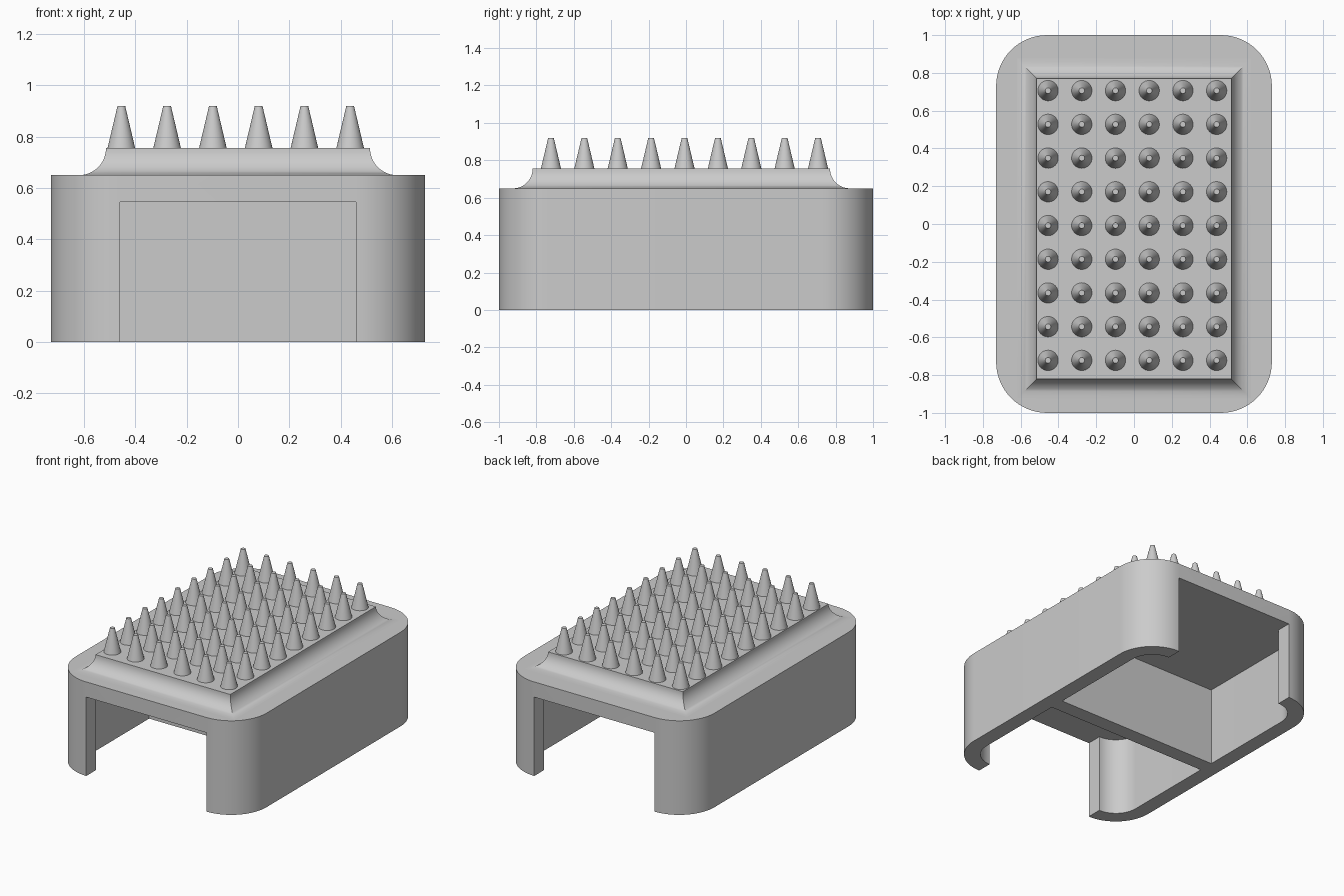
import bpy, bmesh, math

cube = bpy.data.objects.get("Cube")
if cube:
    bpy.data.objects.remove(cube, do_unlink=True)

grey = bpy.data.materials.new("plain_grey")
grey.use_nodes = True
grey.diffuse_color = (0.6, 0.6, 0.6, 1)
grey.node_tree.nodes["Principled BSDF"].inputs["Base Color"].default_value = (0.6, 0.6, 0.6, 1)

HALF_X, HALF_Y = 0.73, 1.0      # outer footprint
CORNER = 0.27                   # outer corner radius
WALL = 0.105                    # wall, roof and rib thickness
HEIGHT = 0.65
ROOF = HEIGHT - WALL            # underside of the roof
MID_Y = -0.025                  # centre of the rib and the spiked pad
CX, CY = HALF_X - CORNER, HALF_Y - CORNER   # corner arc centres


def make_object(name, bm):
    bmesh.ops.recalc_face_normals(bm, faces=bm.faces)
    mesh = bpy.data.meshes.new(name)
    bm.to_mesh(mesh)
    bm.free()
    mesh.materials.append(grey)
    obj = bpy.data.objects.new(name, mesh)
    bpy.context.collection.objects.link(obj)
    return obj


def smooth(obj):
    bpy.ops.object.select_all(action='DESELECT')
    obj.select_set(True)
    bpy.context.view_layer.objects.active = obj
    bpy.ops.object.shade_smooth_by_angle(angle=math.radians(30))


def arc(cx, cy, radius, start, steps=16):
    """Quarter circle, counter-clockwise from the start angle in degrees."""
    angles = [math.radians(start + 90 * i / steps) for i in range(steps + 1)]
    return [(cx + radius * math.cos(a), cy + radius * math.sin(a)) for a in angles]


def prism(name, outline, z0, z1):
    bm = bmesh.new()
    base = bm.faces.new([bm.verts.new((x, y, z0)) for x, y in outline])
    top = bmesh.ops.extrude_face_region(bm, geom=[base])["geom"]
    verts = [v for v in top if isinstance(v, bmesh.types.BMVert)]
    bmesh.ops.translate(bm, verts=verts, vec=(0, 0, z1 - z0))
    return make_object(name, bm)


# Rounded outer block
outline = (arc(CX, CY, CORNER, 0) + arc(-CX, CY, CORNER, 90)
           + arc(-CX, -CY, CORNER, 180) + arc(CX, -CY, CORNER, 270))
shell = prism("hollow_base", outline, 0, HEIGHT)

# Two open-ended cavities, leaving a cross rib between them
inner = CORNER - WALL
cutters = []
for side in (1, -1):
    rib = MID_Y + side * WALL / 2
    right = [(CX + inner, rib)] + [(x, side * y) for x, y in arc(CX, CY, inner, 0)]
    right.append((CX, side * 1.2))
    cavity = right + [(-x, y) for x, y in reversed(right)]
    cutter = prism("cavity_cutter", cavity, -0.2, ROOF)
    cutter.hide_render = True
    mod = shell.modifiers.new("cavity", 'BOOLEAN')
    mod.operation = 'DIFFERENCE'
    mod.solver = 'EXACT'
    mod.object = cutter
    cutters.append(cutter)

bpy.context.view_layer.update()
evaluated = shell.evaluated_get(bpy.context.evaluated_depsgraph_get())
cut_mesh = bpy.data.meshes.new_from_object(evaluated)
shell.modifiers.clear()
shell.data = cut_mesh
for cutter in cutters:
    bpy.data.objects.remove(cutter, do_unlink=True)
smooth(shell)

# Raised pad with a concave, mitred flank
PAD_X, PAD_Y, COVE = 0.515, 0.795, 0.105
PAD_TOP = HEIGHT + COVE
bm = bmesh.new()
rings = []
for i in range(13):
    a = math.radians(90 * i / 12)
    grow = COVE * (1 - math.cos(a))
    z = PAD_TOP - COVE * math.sin(a)
    rings.append([bm.verts.new((sx * (PAD_X + grow), MID_Y + sy * (PAD_Y + grow), z))
                  for sx, sy in ((1, 1), (-1, 1), (-1, -1), (1, -1))])
bm.faces.new(rings[0])
for upper, lower in zip(rings, rings[1:]):
    for i in range(4):
        j = (i + 1) % 4
        bm.faces.new((upper[i], upper[j], lower[j], lower[i]))
smooth(make_object("coved_pad", bm))

# Grid of blunt cone spikes, sharing one mesh
STEP = 0.1785
SPIKE = 0.165
bm = bmesh.new()
bmesh.ops.create_cone(bm, cap_ends=True, segments=32, radius1=0.054, radius2=0.015, depth=SPIKE)
first = make_object("spike", bm)
smooth(first)
for col in range(6):
    for row in range(9):
        spike = first
        if col or row:
            spike = bpy.data.objects.new("spike", first.data)
            bpy.context.collection.objects.link(spike)
        spike.location = (-0.455 + col * STEP, -0.722 + row * STEP, PAD_TOP + SPIKE / 2)
